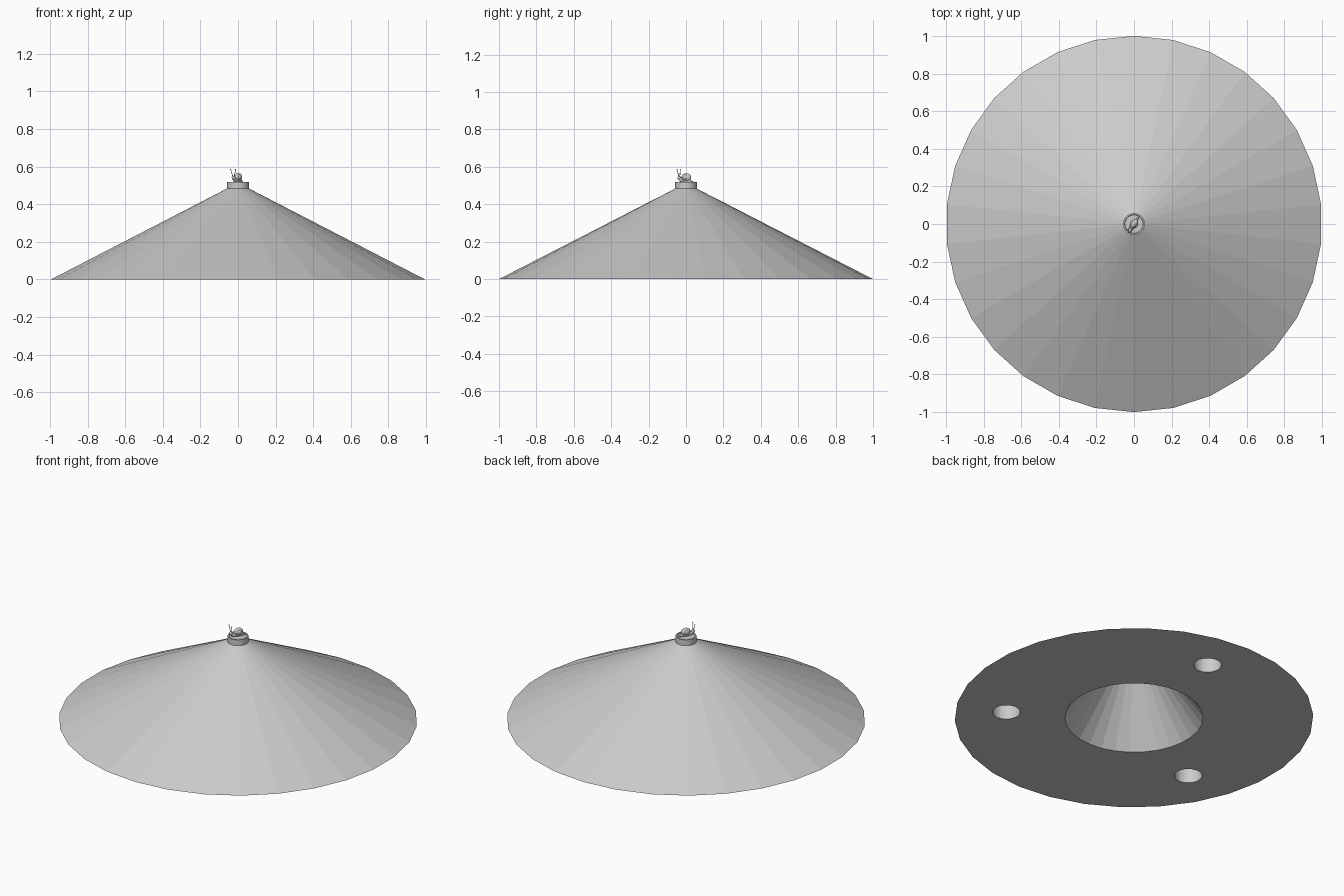
import bpy
import bmesh
from math import sin, cos, pi, radians
from mathutils import Vector

cube = bpy.data.objects.get("Cube")
if cube:
    bpy.data.objects.remove(cube, do_unlink=True)

grey = bpy.data.materials.new("plain grey")
grey.use_nodes = True
colour = (0.6, 0.6, 0.6, 1)
grey.diffuse_color = colour
grey.node_tree.nodes["Principled BSDF"].inputs["Base Color"].default_value = colour


def finish(bm, name, smooth=False):
    bmesh.ops.recalc_face_normals(bm, faces=bm.faces)
    mesh = bpy.data.meshes.new(name)
    bm.to_mesh(mesh)
    bm.free()
    mesh.materials.append(grey)
    for p in mesh.polygons:
        p.use_smooth = smooth
    obj = bpy.data.objects.new(name, mesh)
    bpy.context.scene.collection.objects.link(obj)
    return obj


def lathe(name, profile, sides, centre=(0, 0)):
    """Turn a closed radius/height profile, starting with a vertex at +y."""
    bm = bmesh.new()
    rings = []
    for r, z in profile:
        turn = [2 * pi * i / sides for i in range(sides)]
        rings.append([bm.verts.new((centre[0] + r * sin(a), centre[1] + r * cos(a), z))
                      for a in turn])
    for a, b in zip(rings, rings[1:]):
        for i in range(sides):
            j = (i + 1) % sides
            bm.faces.new((a[i], a[j], b[j], b[i]))
    bm.faces.new(rings[0])
    bm.faces.new(rings[-1])
    return finish(bm, name)


def ellipsoid(name, centre, radii, heading):
    bm = bmesh.new()
    bmesh.ops.create_uvsphere(bm, u_segments=20, v_segments=12, radius=1)
    obj = finish(bm, name, True)
    obj.location, obj.scale, obj.rotation_euler.z = centre, radii, heading
    return obj


def tube(name, points, radii):
    """Round tapered tube along a few points."""
    curve = bpy.data.curves.new(name, "CURVE")
    curve.dimensions = "3D"
    curve.bevel_depth = 1
    curve.bevel_resolution = 2
    curve.use_fill_caps = True
    line = curve.splines.new("POLY")
    line.points.add(len(points) - 1)
    for p, co, r in zip(line.points, points, radii):
        p.co = (*co, 1)
        p.radius = r
    curve.materials.append(grey)
    obj = bpy.data.objects.new(name, curve)
    bpy.context.scene.collection.objects.link(obj)


# Broad cone with a hollow and three blind holes underneath
base = lathe("cone_base", [(1, 0), (0.055, 0.485)], 30)
cutters = [lathe("hollow_cutter", [(0.405, -0.02), (0.385, 0), (0.08, 0.42)], 30)]
for k in range(3):
    a = radians(85 + 120 * k)
    cutters.append(lathe("hole_cutter", [(0.077, -0.02), (0.077, 0.09)], 30,
                         (0.715 * cos(a), 0.715 * sin(a))))
for c in cutters:
    c.hide_render = True
    c.hide_viewport = True
    cut = base.modifiers.new("cut", "BOOLEAN")
    cut.object = c
    cut.operation = "DIFFERENCE"
    cut.solver = "EXACT"

# Round collar at the tip
lathe("collar", [(0.058, 0.482), (0.058, 0.519), (0.05, 0.519), (0.048, 0.515)], 32)

# Snail crawling on the collar, head towards the front
forward = Vector((-0.55, -0.83, 0))
side = Vector((0.83, -0.55, 0))
up = Vector((0, 0, 1))
heading = radians(56.5)


def at(f, s, z):
    return forward * f + side * s + up * z


body = [at(-0.045, 0, 0.52), at(-0.02, 0, 0.524), at(0.01, 0, 0.526),
        at(0.033, 0, 0.53), at(0.043, 0, 0.54)]
tube("snail_body", body, (0.003, 0.009, 0.012, 0.011, 0.007))
ellipsoid("snail_head", at(0.042, 0, 0.54), (0.011, 0.01, 0.01), heading)
ellipsoid("snail_shell", at(-0.002, 0, 0.543), (0.028, 0.018, 0.023), heading)
for name, s in (("left", -1), ("right", 1)):
    ellipsoid(name + "_shell_whorl", at(0, s * 0.014, 0.545), (0.015, 0.008, 0.013), heading)
    tip = at(0.047, s * 0.016, 0.585)
    tube(name + "_eye_stalk", [at(0.043, s * 0.004, 0.545), tip], (0.002, 0.0015))
    ellipsoid(name + "_eye", tip, (0.003, 0.003, 0.003), 0)
